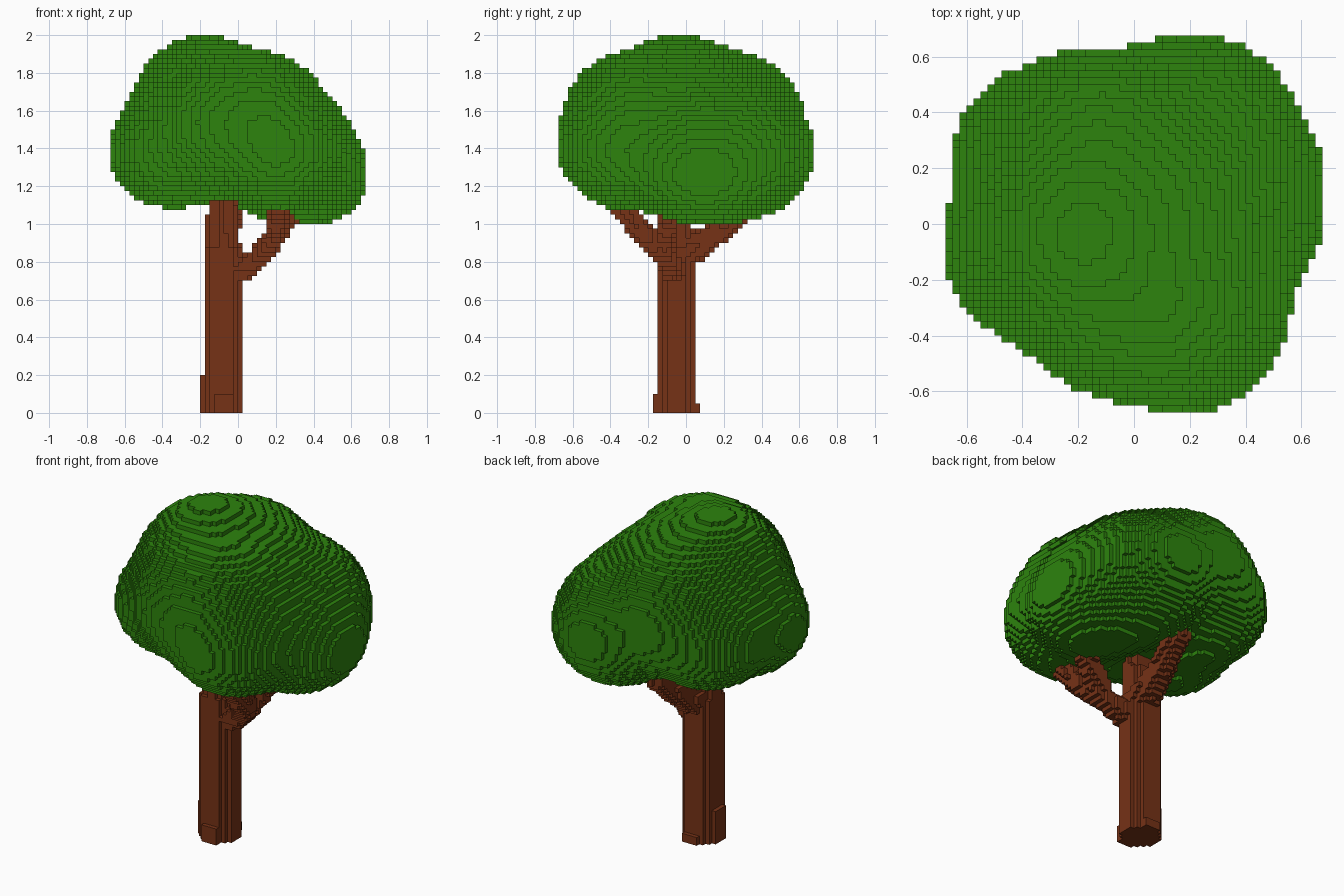
import bpy, bmesh
from math import sqrt, exp, floor
from mathutils import Vector

if "Cube" in bpy.data.objects:
    bpy.data.objects.remove(bpy.data.objects["Cube"])

H = 0.025  # voxel size

# Leaf blobs: centre, radii
BLOBS = [
    ((-0.18, -0.03, 1.57), (0.37, 0.40, 0.41)),   # crown
    ((0.20, -0.30, 1.38), (0.33, 0.35, 0.31)),    # front
    ((0.10, -0.27, 1.55), (0.36, 0.35, 0.34)),    # upper front
    ((-0.08, -0.25, 1.51), (0.33, 0.33, 0.35)),   # front left
    ((0.38, 0.09, 1.24), (0.28, 0.34, 0.24)),     # low right
    ((0.27, 0.08, 1.36), (0.34, 0.40, 0.32)),     # right
    ((0.20, 0.30, 1.37), (0.36, 0.36, 0.34)),     # back
    ((-0.12, 0.26, 1.52), (0.36, 0.35, 0.35)),    # upper back
    ((0.04, 0.05, 1.54), (0.40, 0.40, 0.34)),     # core
    ((-0.34, -0.09, 1.37), (0.32, 0.32, 0.29)),   # left
    ((-0.32, 0.23, 1.41), (0.31, 0.31, 0.30)),    # back left
]

# Tapered limbs: start, end, start radius, end radius
LIMBS = [
    ((-0.08, -0.05, 0.75), (-0.085, -0.07, 1.20), 0.09, 0.07),
    ((-0.05, -0.05, 0.73), (0.10, -0.10, 0.81), 0.08, 0.06),
    ((0.10, -0.10, 0.81), (0.20, -0.22, 0.94), 0.06, 0.06),
    ((0.20, -0.22, 0.94), (0.21, -0.37, 1.12), 0.06, 0.06),
    ((0.12, -0.12, 0.83), (0.28, -0.09, 1.06), 0.06, 0.06),
    ((-0.07, -0.02, 0.84), (-0.06, 0.13, 0.93), 0.09, 0.07),
    ((-0.06, 0.13, 0.93), (-0.04, 0.33, 1.10), 0.07, 0.06),
]


def canopy_field(x, y, z):
    s = 0.0
    for (cx, cy, cz), (a, b, c) in BLOBS:
        d = sqrt(((x - cx) / a) ** 2 + ((y - cy) / b) ** 2 + ((z - cz) / c) ** 2) - 1
        s += exp(-d * min(a, b, c) / 0.045)
    return s > 1.3


def trunk_field(x, y, z):
    # octagonal trunk with small root bumps at the foot
    dx, dy = abs(x + 0.083), abs(y + 0.05)
    r = 0.101 if z < 0.87 else 0.085
    chamfer = 0.66 if z < 0.35 else 0.70
    if z < 1.05 and max(dx, dy, (dx + dy) * chamfer) < r:
        return True
    if z < 0.2 and -0.21 < x < -0.08 and dy < 0.06:
        return True
    if z < 0.1 and -0.175 < y < -0.05 and dx < 0.05:
        return True
    if z < 0.05 and -0.05 < y < 0.075 and dx < 0.05:
        return True
    p = Vector((x, y, z))
    for a, b, ra, rb in LIMBS:
        a, b = Vector(a), Vector(b)
        t = max(0, min(1, (p - a).dot(b - a) / (b - a).length_squared))
        if (p - a.lerp(b, t)).length < ra + (rb - ra) * t:
            return True
    return False


def fill(field, lo, hi):
    """Grid cells whose centre lies inside the field."""
    r = [range(floor(l / H), floor(h / H) + 1) for l, h in zip(lo, hi)]
    return {(i, j, k) for i in r[0] for j in r[1] for k in r[2]
            if field((i + .5) * H, (j + .5) * H, (k + .5) * H)}


def fitted(field, cells, lo, hi):
    """Stretch a field so its bounds match lo..hi."""
    m = []
    for ax in range(3):
        a = min(c[ax] for c in cells) * H
        b = (max(c[ax] for c in cells) + 1) * H
        s = (b - a) / (hi[ax] - lo[ax])
        m.append((s, a - s * lo[ax]))
    return lambda *p: field(*(s * v + o for v, (s, o) in zip(p, m)))


def voxel_object(name, cells, color):
    bm = bmesh.new()
    verts = {}
    for c in cells:
        for ax in range(3):
            for side in (0, 1):
                n = list(c)
                n[ax] += 2 * side - 1
                if tuple(n) in cells:
                    continue
                u, w = (ax + 1) % 3, (ax + 2) % 3
                quad = []
                for du, dw in ((0, 0), (1, 0), (1, 1), (0, 1)):
                    q = list(c)
                    q[ax] += side
                    q[u] += du
                    q[w] += dw
                    q = tuple(q)
                    if q not in verts:
                        verts[q] = bm.verts.new([v * H for v in q])
                    quad.append(verts[q])
                bm.faces.new(quad if side else quad[::-1])
    me = bpy.data.meshes.new(name)
    bm.to_mesh(me)
    bm.free()
    mat = bpy.data.materials.new(name + "_color")
    mat.diffuse_color = color
    mat.use_nodes = True
    mat.node_tree.nodes["Principled BSDF"].inputs["Base Color"].default_value = mat.diffuse_color
    me.materials.append(mat)
    ob = bpy.data.objects.new(name, me)
    bpy.context.collection.objects.link(ob)


# Canopy
rough = fill(canopy_field, (-0.8, -0.8, 0.9), (0.8, 0.8, 2.15))
leaf = fitted(canopy_field, rough, (-0.682, -0.682, 0.995), (0.682, 0.682, 2.005))
leaf_cells = fill(leaf, (-0.67, -0.67, 0.9), (0.67, 0.67, 1.99))
voxel_object("canopy", leaf_cells, (0.026, 0.23, 0.004, 1))

# Trunk and branches
wood = fill(trunk_field, (-0.3, -0.5, 0.0), (0.4, 0.45, 1.25))
voxel_object("trunk", wood - leaf_cells, (0.18, 0.032, 0.008, 1))
